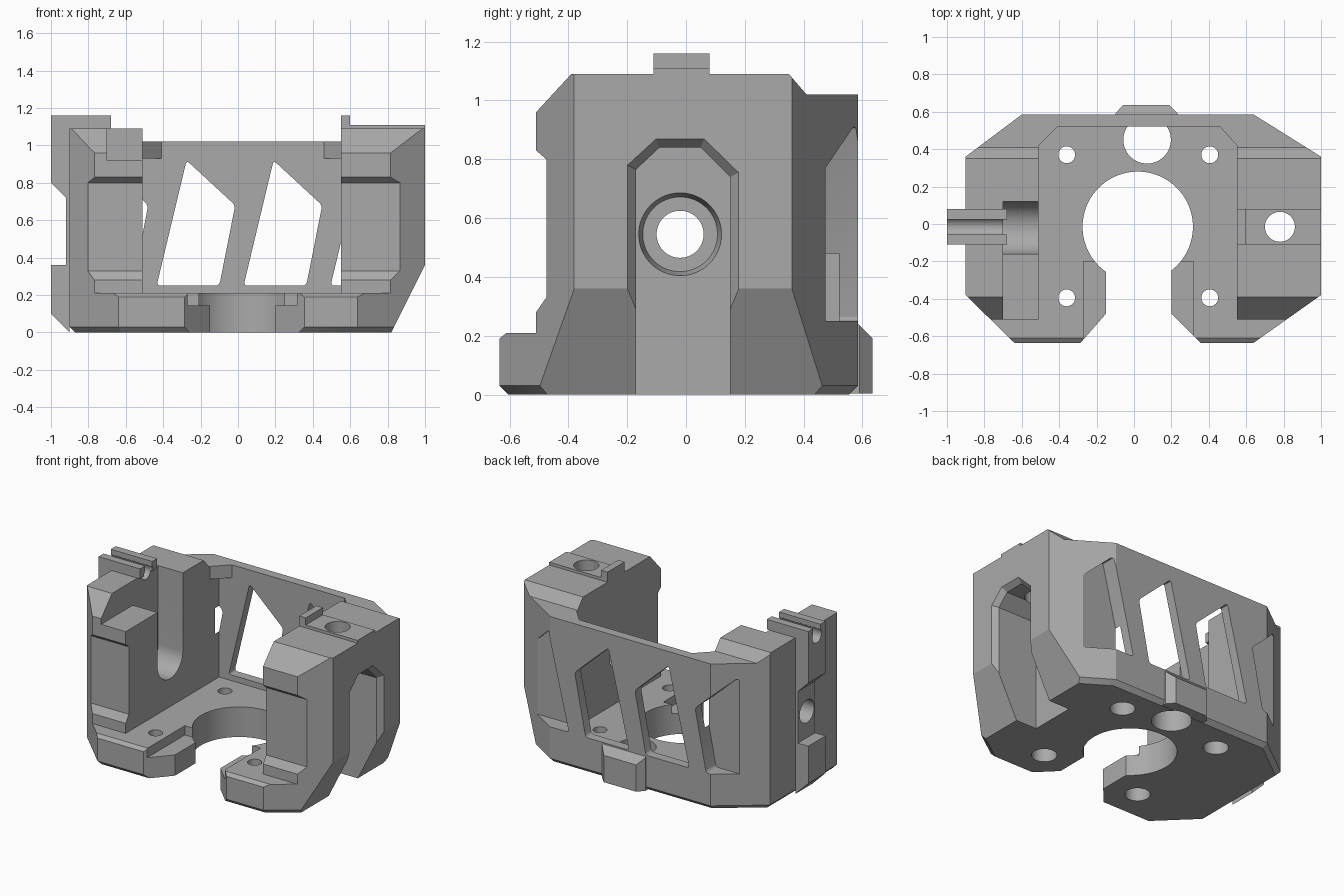
import bpy, bmesh, math
from mathutils import Vector

cube = bpy.data.objects.get("Cube")
if cube:
    bpy.data.objects.remove(cube, do_unlink=True)

grey = bpy.data.materials.new("plain_grey")
grey.use_nodes = True
GREY = (0.4, 0.4, 0.4, 1)
grey.diffuse_color = GREY
grey.node_tree.nodes["Principled BSDF"].inputs["Base Color"].default_value = GREY


def place(axis, p, depth):
    a, b = p
    return Vector({"x": (depth, a, b), "y": (a, depth, b), "z": (a, b, depth)}[axis])


def prism(name, axis, pts, lo, hi, end_pts=None, round_by=0):
    """Extrude a profile along an axis, optionally ending in another profile."""
    bm = bmesh.new()
    first = [bm.verts.new(place(axis, p, lo)) for p in pts]
    last = [bm.verts.new(place(axis, p, hi)) for p in (end_pts or pts)]
    bm.faces.new(first)
    bm.faces.new(last[::-1])
    n = len(pts)
    for i in range(n):
        j = (i + 1) % n
        bm.faces.new((first[i], last[i], last[j], first[j]))
    if round_by:
        long_edges = [bm.edges.get((a, b)) for a, b in zip(first, last)]
        bmesh.ops.bevel(bm, geom=long_edges, offset=round_by, segments=4,
                        profile=0.5, affect='EDGES')
    bmesh.ops.recalc_face_normals(bm, faces=bm.faces)
    me = bpy.data.meshes.new(name)
    bm.to_mesh(me)
    bm.free()
    me.materials.append(grey)
    ob = bpy.data.objects.new(name, me)
    bpy.context.collection.objects.link(ob)
    return ob


def box(name, x, y, z):
    return prism(name, "z", [(x[0], y[0]), (x[1], y[0]), (x[1], y[1]), (x[0], y[1])], *z)


def rod(axis, centre, r, lo, hi, r_end=None, sides=64):
    ring = [(math.cos(2 * math.pi * i / sides), math.sin(2 * math.pi * i / sides))
            for i in range(sides)]
    circle = lambda q: [(centre[0] + q * c, centre[1] + q * s) for c, s in ring]
    return prism("cutter", axis, circle(r), lo, hi, circle(r_end or r))


def carve(ob, *cutters):
    """Subtract cutters in order, then remove them."""
    bpy.context.view_layer.objects.active = ob
    for c in cutters:
        c.hide_render = True
        m = ob.modifiers.new("cut", 'BOOLEAN')
        m.operation, m.solver, m.object = 'DIFFERENCE', 'EXACT', c
        bpy.ops.object.modifier_apply(modifier=m.name)
        bpy.data.objects.remove(c, do_unlink=True)


# Main frame: full-height block with its lower rim chamfered
frame = prism("frame", "z", [(-.64, -.635), (.64, -.635), (1, -.38), (1, .36),
                             (.64, .585), (-.6, .585), (-.9, .36), (-.9, -.38)], 0, 1.09)
bm = bmesh.new()
bm.from_mesh(frame.data)
rim = [e for e in bm.edges if all(v.co.z < .001 for v in e.verts)]
bmesh.ops.bevel(bm, geom=rim, offset=.03, segments=1, affect='EDGES')
bm.to_mesh(frame.data)
bm.free()

# Open interior, with gussets left in the upper rear corners
carve(frame,
      box("cutter", (-.51, .55), (-1, .52), (.21, .93)),
      prism("cutter", "z", [(-.51, -1), (.55, -1), (.55, .42), (.46, .52),
                            (-.41, .52), (-.51, .42)], .92, 2))

# Front and rear stepped profiles, and the sloping lower side
carve(frame,
      prism("cutter", "x", [(-1, .19), (-.635, .19), (-.61, .21), (-.51, .21), (-.51, .28),
                            (-.475, .33), (-.475, .8), (-.51, .83), (-.51, .96),
                            (-.39, 1.09), (-.39, 2), (-1, 2)], -2, 2),
      prism("cutter", "x", [(.35, 2), (.35, 1.09), (.41, 1.02), (1, 1.02), (1, 2)], -2, 2),
      prism("cutter", "y", [(1, .36), (.77, -.1), (1.3, -.1), (1.3, .36)], -2, 2))

# Slanted windows through the rear wall
window = [(-.435, .25), (-.1, .25), (-.015, .68), (-.275, .92)]
for k in (-1, 0, 1, 2):
    carve(frame, prism("cutter", "y", [(x + k * .465, z) for x, z in window],
                       .475, 1, round_by=.02))

# Base opening: round centre, flared mouth and lowered lips
carve(frame,
      rod("z", (.02, -.015), .295, -1, .5, sides=96),
      prism("cutter", "z", [(-.15, -.15), (-.15, -.48), (-.29, -.64), (-.29, -1),
                            (.36, -1), (.36, -.64), (.2, -.48), (.2, -.15)], -1, .5),
      box("cutter", (-.27, .315), (-1, -.2), (.145, .5)))

# Base mounting holes, counterbored from below
for x in (-.36, .405):
    for y in (-.395, .37):
        carve(frame, rod("z", (x, y), .045, -1, .5), rod("z", (x, y), .08, -1, .1))

# Deep chamfered pocket in the left side
inner = [(-.17, -.1), (.15, -.1), (.15, .74), (.05, .84), (-.09, .84), (-.17, .765)]
outer = [(-.2, -.1), (.18, -.1), (.18, .755), (.062, .87), (-.102, .87), (-.2, .78)]
axle = (-.02, .545)
carve(frame,
      prism("cutter", "x", inner, .66, 1.2),
      prism("cutter", "x", inner, .965, 1.001, outer),
      rod("x", axle, .127, .6, .7, .15),
      rod("z", (.78, -.015), .08, .7, 2))

# Notch and round-bottomed slot in the right wall, cross hole through both
carve(frame,
      box("cutter", (-.7, -.4), (-1, 0), (.92, 2)),
      rod("x", axle, .14, -.7, -.4),
      box("cutter", (-.7, -.4), (-.16, .12), (.545, 2)),
      rod("x", axle, .08, -2, 2))

# Rear boss with its vertical hole
boss = prism("rear_boss", "z", [(-.1, .55), (-.1, .59), (-.06, .635), (.19, .635),
                                (.235, .59), (.235, .55)], .003, .24)
carve(boss, prism("cutter", "x", [(.585, .24), (.635, .19), (.8, .19), (.8, .5),
                                  (.585, .5)], -1, 1))
for ob in (frame, boss):
    carve(ob, rod("z", (.07, .45), .127, -1, .212))

# Raised plate and lip on the left wall
plate = box("top_plate", (.55, 1), (-.11, .08), (1.09, 1.11))
carve(plate, rod("z", (.78, -.015), .08, .7, 2))
box("top_lip", (.55, .6), (-.11, .08), (1.11, 1.16))

# Outer rib on the right wall with a cable groove along the top
rib = prism("side_rib", "y", [(-1, 1.16), (-1, .8), (-.92, .72), (-.92, .36), (-1, .36),
                              (-1, .1), (-.9, 0), (-.9, 1.09), (-.68, 1.09),
                              (-.68, 1.16)], -.11, .08)
carve(rib, rod("x", axle, .08, -2, -.5))
for ob in (rib, frame):
    carve(ob, rod("x", (-.015, 1.095), .05, -1.1, -.6),
          box("cutter", (-1.1, -.6), (-.055, .025), (1.095, 2)))

for ob in bpy.context.collection.objects:
    ob.select_set(ob.type == 'MESH')
bpy.context.view_layer.objects.active = frame
bpy.ops.object.shade_smooth_by_angle(angle=math.radians(25))
